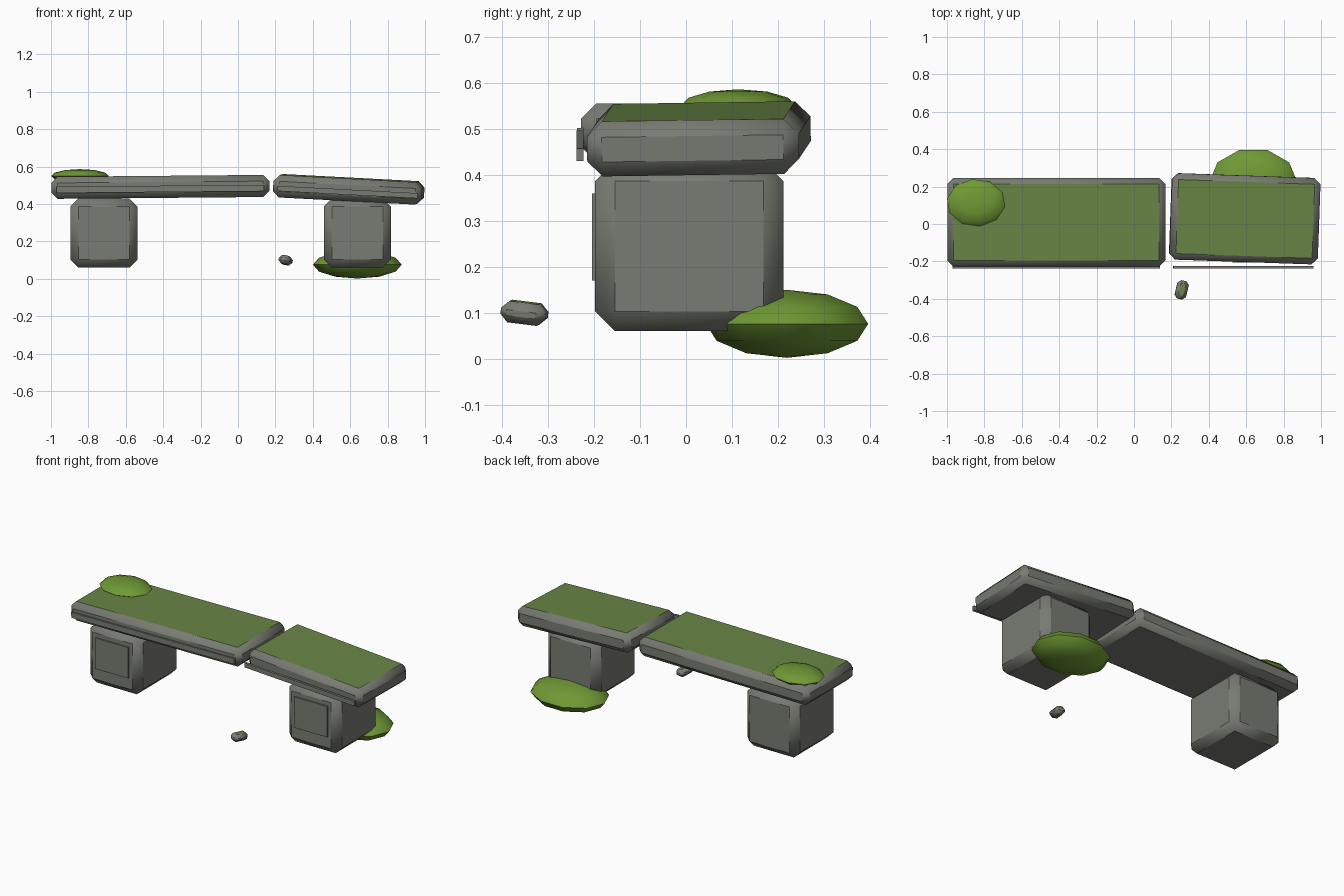
import bpy, bmesh, math
from mathutils import Matrix

if "Cube" in bpy.data.objects:
    bpy.data.objects.remove(bpy.data.objects["Cube"])


def material(name, rgb):
    m = bpy.data.materials.new(name)
    m.diffuse_color = (*rgb, 1)
    m.use_nodes = True
    m.node_tree.nodes["Principled BSDF"].inputs["Base Color"].default_value = m.diffuse_color
    return m


STONE = material("grey stone", (0.19, 0.20, 0.17))
FILM = material("mossy film", (0.14, 0.235, 0.06))
MOSS = material("bright moss", (0.16, 0.32, 0.035))


def finish(name, bm, loc, rot, mats, smooth):
    me = bpy.data.meshes.new(name)
    bm.normal_update()
    bm.to_mesh(me)
    bm.free()
    for m in mats:
        me.materials.append(m)
    ob = bpy.data.objects.new(name, me)
    bpy.context.collection.objects.link(ob)
    ob.location = loc
    ob.rotation_euler = [math.radians(a) for a in rot]
    if smooth:
        bpy.ops.object.select_all(action='DESELECT')
        ob.select_set(True)
        bpy.context.view_layer.objects.active = ob
        bpy.ops.object.shade_smooth_by_angle(angle=math.radians(smooth))
    return ob


def block(name, size, loc, rot=(0, 0, 0), bevel=0.0, mossy=False):
    """Chamfered stone block; its flat top can carry moss."""
    bm = bmesh.new()
    bmesh.ops.create_cube(bm, size=1, matrix=Matrix.Diagonal((*size, 1)))
    if bevel:
        bmesh.ops.bevel(bm, geom=bm.edges[:], offset=bevel, segments=1,
                        affect='EDGES', profile=0.5)
    bm.normal_update()
    if mossy:
        for f in bm.faces:
            f.material_index = int(f.normal.z > 0.95)
    return finish(name, bm, loc, rot, [STONE, FILM] if mossy else [STONE],
                  40 if bevel else 0)


def clump(name, radii, loc, turn):
    """Flattened ten-sided moss cushion."""
    bm = bmesh.new()
    bmesh.ops.create_uvsphere(bm, u_segments=10, v_segments=6, radius=1,
                              matrix=Matrix.Diagonal((*radii, 1))
                              @ Matrix.Rotation(math.radians(turn), 4, 'Z'))
    return finish(name, bm, loc, (0, 0, 0), [MOSS], 60)


# Two halves of the broken seat
block("long_seat_slab", (1.165, 0.475, 0.118), (-0.415, 0.009, 0.492),
      (0, -0.5, 0), 0.033, True)
block("short_seat_slab", (0.795, 0.462, 0.12), (0.592, 0.028, 0.479),
      (0.8, 3, -2), 0.033, True)

# Thin bands along the front of the seat
block("long_front_band", (1.11, 0.015, 0.034), (-0.415, -0.23, 0.481), (0, -0.5, 0))
block("short_front_band", (0.75, 0.015, 0.028), (0.585, -0.231, 0.464), (0, 3, 0))

# Legs with raised front panels
for side, x in (("left", -0.717), ("right", 0.638)):
    block(side + "_leg", (0.358, 0.41, 0.37), (x, 0.007, 0.245), bevel=0.043)
    block(side + "_leg_panel", (0.225, 0.01, 0.19), (x, -0.2, 0.265))

# Fallen chip of stone
block("fallen_chip", (0.062, 0.1, 0.047), (0.255, -0.352, 0.1),
      (-7, 6, -14), 0.017, True)

# Moss cushions
clump("seat_moss", (0.157, 0.127, 0.037), (-0.845, 0.114, 0.55), 8)
clump("ground_moss", (0.237, 0.186, 0.074), (0.638, 0.22, 0.076), 18)
